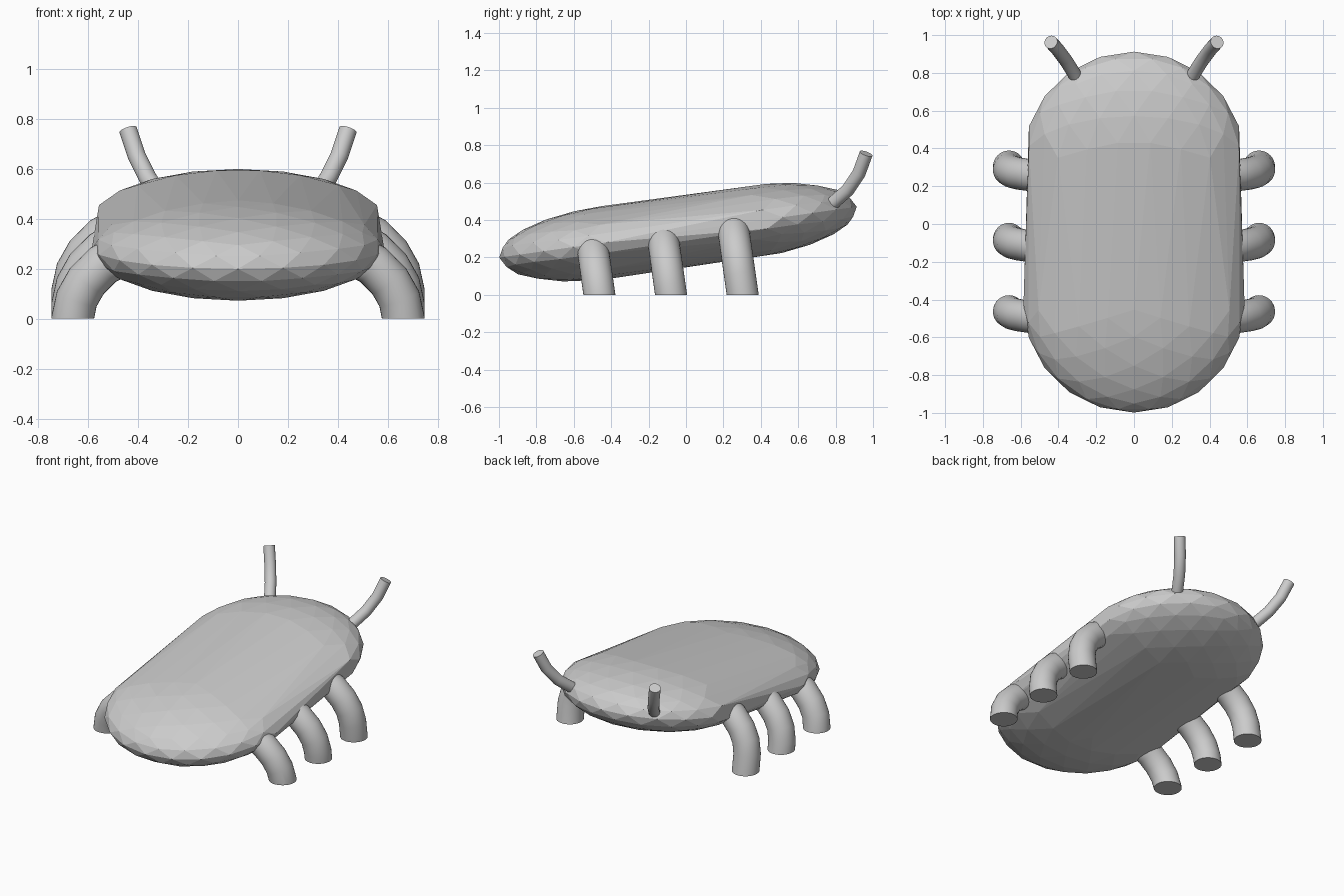
import bpy, bmesh, math
from mathutils import Vector, Matrix

if "Cube" in bpy.data.objects:
    bpy.data.objects.remove(bpy.data.objects["Cube"])

TILT = math.radians(8.1)


def add_object(name, bm):
    mesh = bpy.data.meshes.new(name)
    bm.normal_update()
    bm.to_mesh(mesh)
    bm.free()
    obj = bpy.data.objects.new(name, mesh)
    bpy.context.collection.objects.link(obj)
    return obj


def tube_pair(name, points, radius, sides=32, cut_floor=False):
    """Round tube along a bent path, mirrored to the other side."""
    pts = [Vector(p) for p in points]
    bm = bmesh.new()
    rings = []
    for i, p in enumerate(pts):
        before = (p - pts[i - 1]).normalized() if i else Vector()
        after = (pts[i + 1] - p).normalized() if i < len(pts) - 1 else Vector()
        t = (before + after).normalized()
        u = t.cross(Vector((0, 1, 0))).normalized()
        v = t.cross(u)
        ring = []
        for k in range(sides):
            a = 2 * math.pi * k / sides
            ring.append(bm.verts.new(p + radius * (math.cos(a) * u + math.sin(a) * v)))
        rings.append(ring)
    for a, b in zip(rings, rings[1:]):
        for k in range(sides):
            n = (k + 1) % sides
            bm.faces.new((a[k], a[n], b[n], b[k]))
    bm.faces.new(rings[0][::-1])
    bm.faces.new(rings[-1])
    if cut_floor:
        # trim the foot flat on the ground
        geom = bm.verts[:] + bm.edges[:] + bm.faces[:]
        bmesh.ops.bisect_plane(bm, geom=geom, plane_co=(0, 0, 0),
                               plane_no=(0, 0, 1), clear_inner=True)
        bmesh.ops.holes_fill(bm, edges=[e for e in bm.edges if e.is_boundary])
    bmesh.ops.recalc_face_normals(bm, faces=bm.faces[:])
    obj = add_object(name, bm)
    bpy.ops.object.select_all(action='DESELECT')
    obj.select_set(True)
    bpy.context.view_layer.objects.active = obj
    bpy.ops.object.shade_smooth_by_angle(angle=math.radians(40))
    obj.modifiers.new("mirror", 'MIRROR').use_mirror_merge = False


# Body: faceted ico sphere, back half pulled away, flattened and tilted
bm = bmesh.new()
bmesh.ops.create_icosphere(bm, subdivisions=3, radius=1.0,
                           matrix=Matrix.Rotation(-math.pi / 2, 4, 'Z'))
for v in bm.verts:
    shift = 0.387 if v.co.y > 0.01 else -0.387
    v.co = Vector((v.co.x * 0.585, v.co.y * 0.578 + shift, v.co.z * 0.195))
bmesh.ops.transform(bm, verts=bm.verts[:],
                    matrix=Matrix.Translation((0, -0.043, 0.335)) @ Matrix.Rotation(TILT, 4, 'X'))
add_object("body", bm)

# Legs: three pairs of the same bent tube, stepped along the tilted body
LEG = [(0.662, -0.30), (0.662, 0.0), (0.645, 0.08), (0.605, 0.15), (0.54, 0.215), (0.42, 0.28)]
for i, name in enumerate(("front_legs", "middle_legs", "back_legs")):
    y, z = -0.463 + 0.383 * i, 0.055 * i
    path = [(px, y - (pz + z) * math.tan(TILT), pz + z) for px, pz in LEG]
    tube_pair(name, path, 0.085, cut_floor=True)

# Antennae: thin bent tubes at the raised end
tube_pair("antennae", [(0.285, 0.73, 0.445), (0.31, 0.785, 0.49), (0.36, 0.865, 0.56),
                       (0.405, 0.925, 0.65), (0.44, 0.963, 0.755)], 0.036, sides=24)
